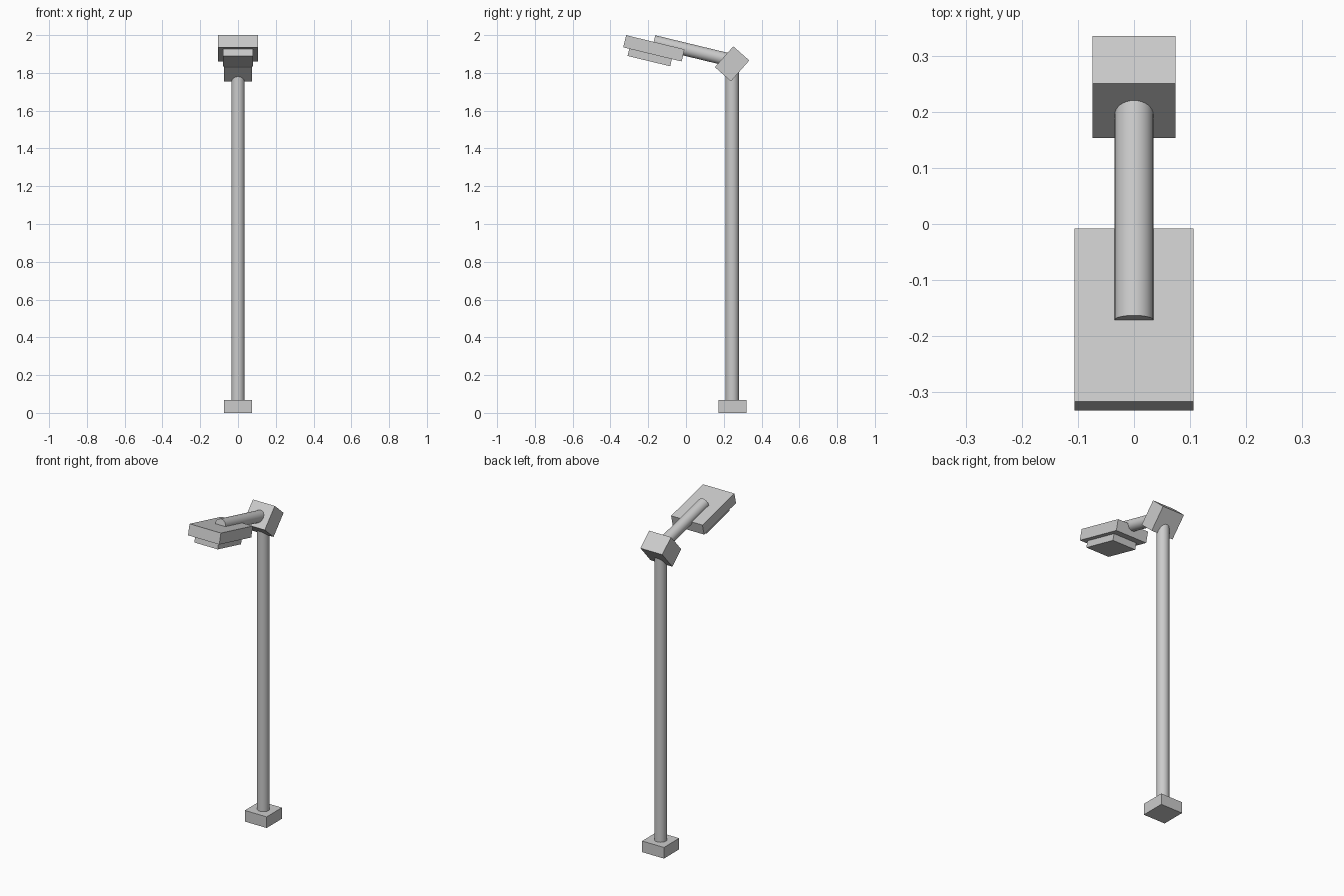
import bpy
from math import radians
from mathutils import Vector, Matrix

if "Cube" in bpy.data.objects:
    bpy.data.objects.remove(bpy.data.objects["Cube"])

POLE_Y = 0.245
TILT = radians(-13.6)


def box(name, size, loc, tilt=0.0):
    bpy.ops.mesh.primitive_cube_add(size=1, location=loc, rotation=(tilt, 0, 0))
    ob = bpy.context.object
    ob.name = name
    ob.scale = size
    bpy.ops.object.transform_apply(location=False, rotation=False, scale=True)
    return ob


def rod(name, start, end, radius):
    start, end = Vector(start), Vector(end)
    axis = end - start
    bpy.ops.mesh.primitive_cylinder_add(
        vertices=32, radius=radius, depth=axis.length, location=(start + end) / 2,
        rotation=axis.to_track_quat('Z', 'Y').to_euler())
    bpy.context.object.name = name
    bpy.ops.object.shade_smooth_by_angle(angle=radians(30))
    return bpy.context.object


# Base and upright pole
box("base", (0.148, 0.148, 0.068), (0, POLE_Y, 0.034))
rod("pole", (0, POLE_Y, 0.06), (0, POLE_Y, 1.84), 0.035)

# Tilted joint block on top of the pole
box("joint_block", (0.148, 0.147, 0.113), (0, 0.244, 1.848), radians(48.6))

# Arm, half sunk into the top of the lamp head
rod("arm", (0, 0.245, 1.865), (0, -0.171, 1.9655), 0.0345)

# Lamp head and the light panel below it, both following the arm's tilt
head = Vector((0, -0.170, 1.930))
box("lamp_head", (0.212, 0.318, 0.066), head, TILT)
offset = Matrix.Rotation(TILT, 3, 'X') @ Vector((0, -0.01, -0.05))
box("light_panel", (0.158, 0.232, 0.044), head + offset, TILT)
